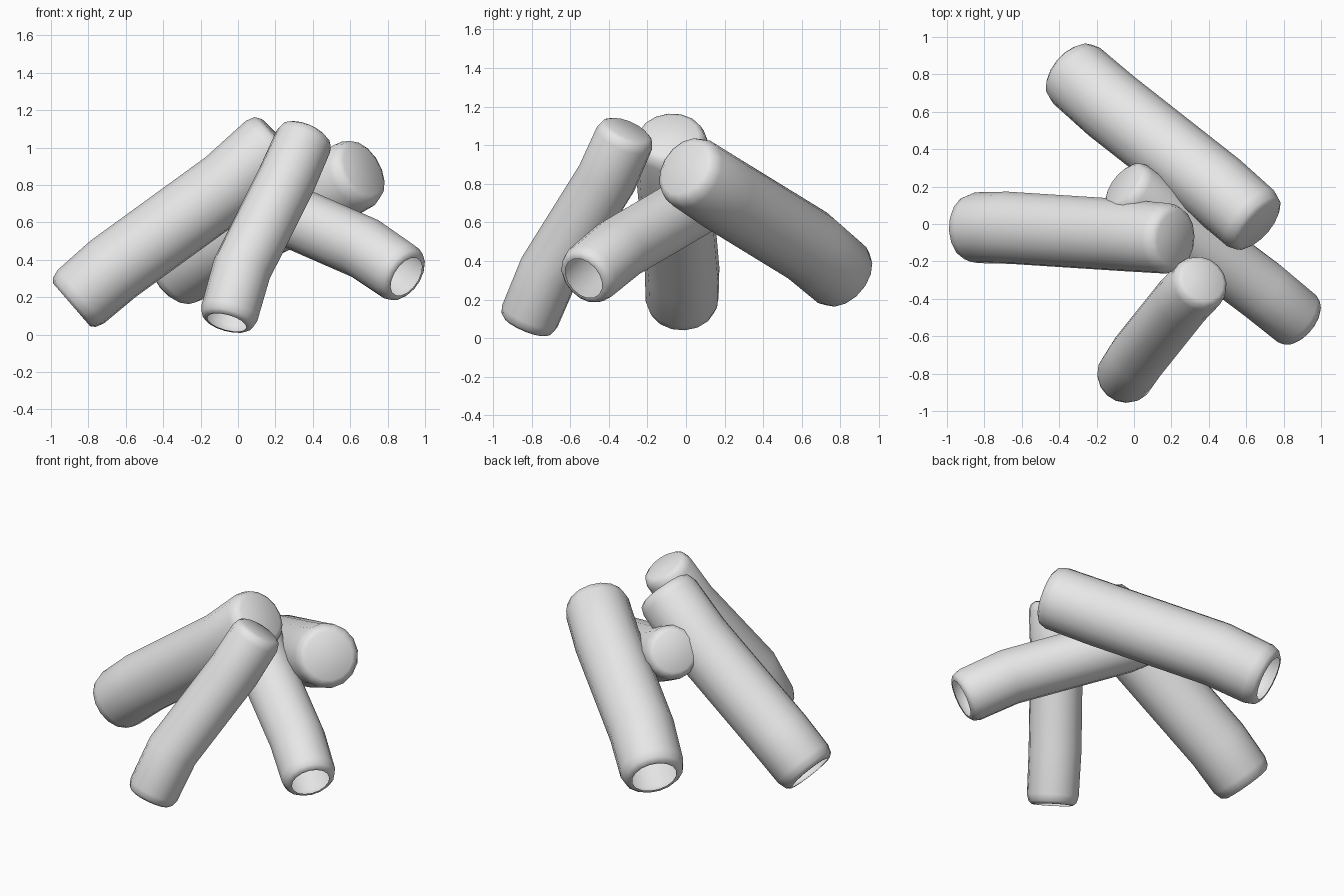
import bpy
import bmesh
import math
from mathutils import Vector

cube = bpy.data.objects.get("Cube")
if cube:
    bpy.data.objects.remove(cube, do_unlink=True)

SIDES = 16

grey = bpy.data.materials.new("light_grey")
grey.use_nodes = True
colour = (0.8, 0.8, 0.8, 1)
grey.diffuse_color = colour
grey.node_tree.nodes["Principled BSDF"].inputs["Base Color"].default_value = colour


def make_log(name, radius, path):
    """Bent log along a path from its open lower end to its capped upper end."""
    low, low_bend, high_bend, high = [Vector(p) for p in path]
    down = (low_bend - low).normalized()
    mid = (high_bend - low_bend).normalized()
    up = (high - high_bend).normalized()
    # Each ring: centre, direction, radius
    rings = [
        (low, down, 0.70),
        (low, down, 0.80),
        (low + down * radius * 0.10, down, 0.92),
        (low + down * radius * 0.35, down, 1.0),
        (low_bend, (down + mid).normalized(), 1.02),
        (high_bend, (mid + up).normalized(), 1.02),
        (high - up * radius * 0.35, up, 1.0),
        (high - up * radius * 0.10, up, 0.91),
        (high, up, 0.75),
    ]
    bm = bmesh.new()
    side = mid.orthogonal().normalized()
    loops = []
    for centre, axis, scale in rings:
        u = (side - axis * side.dot(axis)).normalized()
        v = axis.cross(u)
        loop = []
        for i in range(SIDES):
            a = math.tau * i / SIDES
            loop.append(bm.verts.new(centre + (u * math.cos(a) + v * math.sin(a)) * radius * scale))
        loops.append(loop)
    for a, b in zip(loops, loops[1:]):
        for i in range(SIDES):
            j = (i + 1) % SIDES
            bm.faces.new((a[i], a[j], b[j], b[i]))
    bm.faces.new(loops[-1])
    for face in bm.faces:
        face.smooth = True
    mesh = bpy.data.meshes.new(name)
    bm.to_mesh(mesh)
    bm.free()
    mesh.materials.append(grey)
    obj = bpy.data.objects.new(name, mesh)
    bpy.context.collection.objects.link(obj)


# Four logs leaning on each other
make_log("right_log", 0.19, [(-0.89, -0.02, 0.16), (-0.67, -0.02, 0.35),
                             (-0.05, -0.06, 0.80), (0.22, -0.08, 1.05)])
make_log("left_log", 0.165, [(0.90, -0.53, 0.31), (0.68, -0.35, 0.46),
                             (0.13, 0.06, 0.70), (-0.06, 0.21, 0.82)])
make_log("back_log", 0.195, [(-0.35, 0.83, 0.31), (-0.12, 0.63, 0.48),
                             (0.44, 0.19, 0.75), (0.67, -0.01, 0.88)])
make_log("front_log", 0.155, [(-0.06, -0.83, 0.065), (0.02, -0.71, 0.35),
                              (0.26, -0.41, 0.83), (0.37, -0.30, 1.08)])
